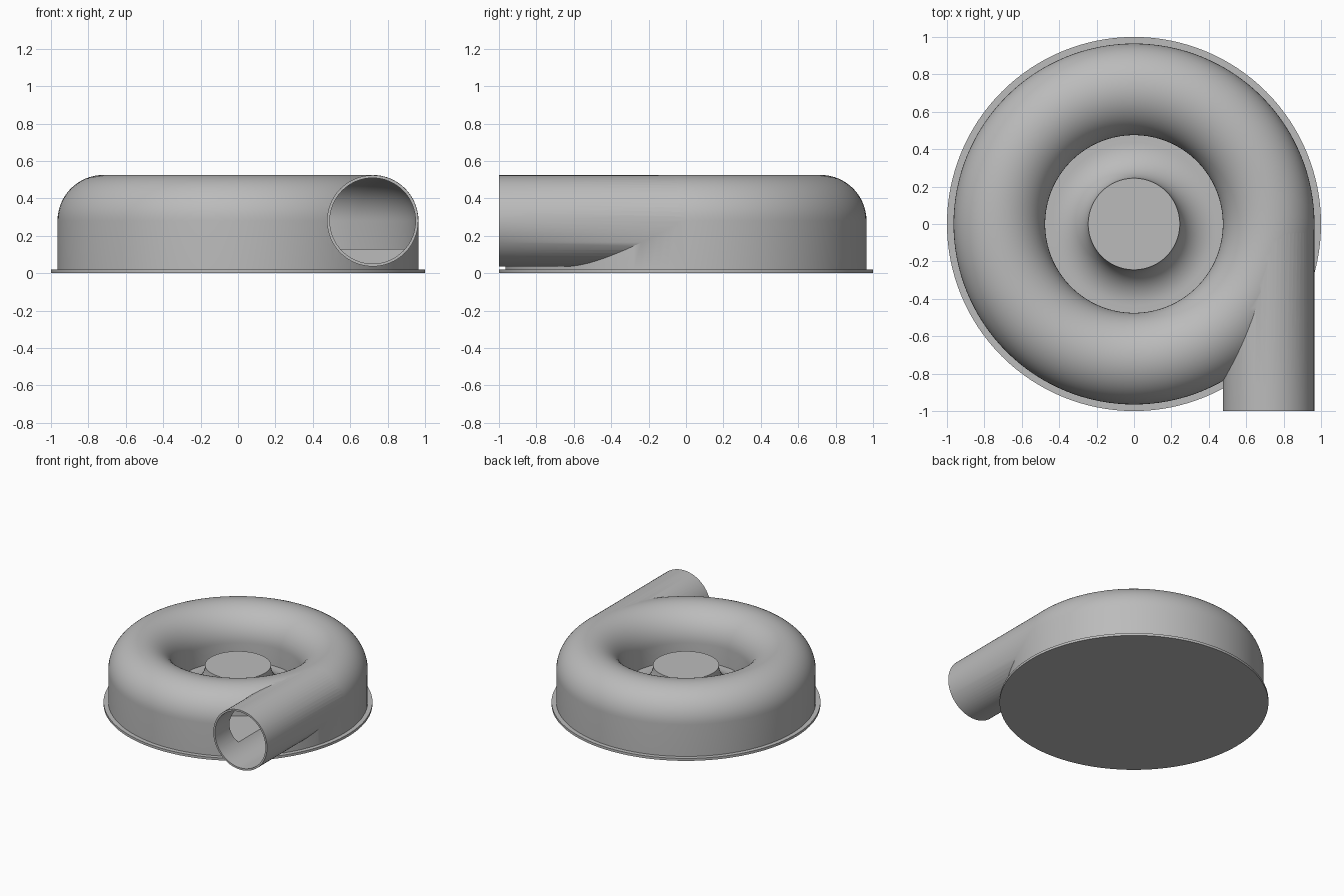
import bpy, bmesh
from math import sin, cos, pi, radians

cube = bpy.data.objects.get("Cube")
if cube:
    bpy.data.objects.remove(cube, do_unlink=True)

grey = bpy.data.materials.new("casing grey")
grey.use_nodes = True
colour = (0.5, 0.5, 0.5, 1)
grey.diffuse_color = colour
grey.node_tree.nodes["Principled BSDF"].inputs["Base Color"].default_value = colour

RING, TUBE, WALL, MID, FLOOR = 0.72, 0.245, 0.015, 0.28, 0.13


def finish(name, bm):
    bmesh.ops.remove_doubles(bm, verts=bm.verts, dist=1e-5)
    bmesh.ops.recalc_face_normals(bm, faces=bm.faces)
    mesh = bpy.data.meshes.new(name)
    bm.to_mesh(mesh)
    bm.free()
    mesh.materials.append(grey)
    ob = bpy.data.objects.new(name, mesh)
    bpy.context.collection.objects.link(ob)
    return ob


def arc(cx, cz, r, start, end, n):
    steps = [radians(start + (end - start) * i / n) for i in range(n + 1)]
    return [(cx + r * cos(a), cz + r * sin(a)) for a in steps]


def revolve(name, profile, closed=False):
    bm = bmesh.new()
    verts = [bm.verts.new((r, 0, z)) for r, z in profile]
    edges = [bm.edges.new(p) for p in zip(verts, verts[1:])]
    if closed:
        edges.append(bm.edges.new((verts[-1], verts[0])))
    bmesh.ops.spin(bm, geom=verts + edges, cent=(0, 0, 0), axis=(0, 0, 1),
                   angle=2 * pi, steps=128, use_merge=True)
    return finish(name, bm)


def pipe(name, radius, front, back):
    bm = bmesh.new()
    rings = []
    for y in (front, back):
        rings.append([bm.verts.new((RING + radius * cos(2 * pi * i / 64), y,
                                    MID + radius * sin(2 * pi * i / 64)))
                      for i in range(64)])
    for i in range(64):
        j = (i + 1) % 64
        bm.faces.new((rings[0][i], rings[0][j], rings[1][j], rings[1][i]))
    for ring in rings:
        bm.faces.new(ring)
    return finish(name, bm)


def combine(target, tool, operation):
    mod = target.modifiers.new(operation.lower(), 'BOOLEAN')
    mod.operation = operation
    mod.solver = 'EXACT'
    mod.object = tool
    bpy.context.view_layer.objects.active = target
    bpy.ops.object.modifier_apply(modifier=mod.name)
    bpy.data.objects.remove(tool, do_unlink=True)


# Casing: base flange, arched ring channel, inner floor and flared hub
hub_flare = arc(0.435, 0.32, 0.19, 270, 180, 12)
casing = revolve("blower_casing",
                 [(0, 0), (1, 0), (1, 0.02), (RING + TUBE, 0.02)]
                 + arc(RING, MID, TUBE, 0, 180, 32)
                 + [(RING - TUBE, FLOOR)] + hub_flare + [(0, 0.32)])

# Tangential outlet, then the hollow channel and bore
combine(casing, pipe("outlet_pipe", TUBE - 0.001, -1, 0), 'UNION')
bore = TUBE - WALL
combine(casing, revolve("channel_cutter",
                        [(RING - bore, FLOOR), (RING + bore, FLOOR)]
                        + arc(RING, MID, bore, 0, 180, 32), True), 'DIFFERENCE')
combine(casing, pipe("bore_cutter", bore - 0.001, -1.1, 0), 'DIFFERENCE')

bpy.ops.object.select_all(action='DESELECT')
casing.select_set(True)
bpy.context.view_layer.objects.active = casing
bpy.ops.object.shade_smooth_by_angle(angle=radians(30))
